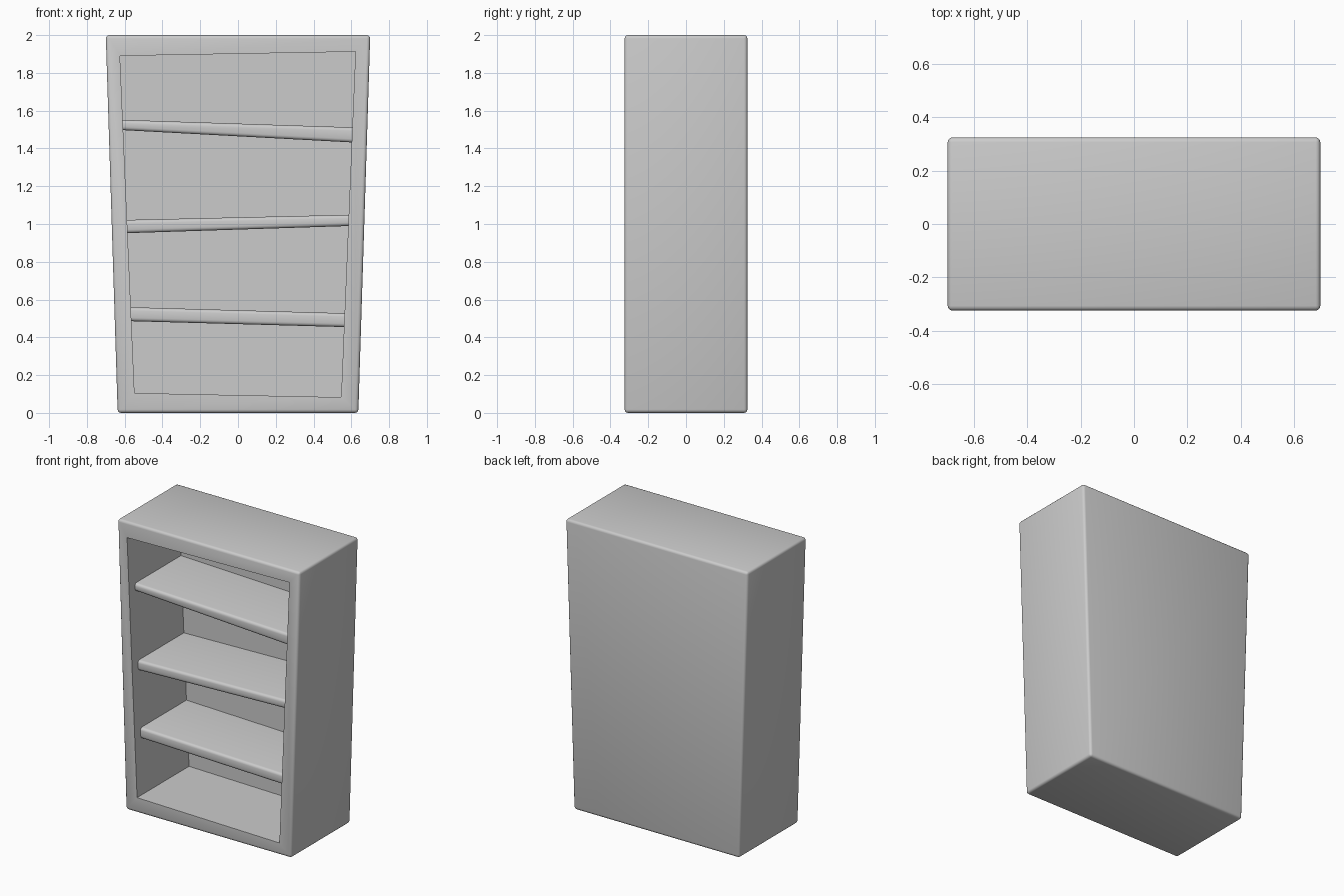
import bpy, bmesh, math

if "Cube" in bpy.data.objects:
    bpy.data.objects.remove(bpy.data.objects["Cube"])

DEPTH = 0.325
BACK = 0.245          # inner face of the back panel
SHELF_FRONT = -0.26

# corners as (x, z): bottom left, bottom right, top right, top left
OUTER = [(-0.637, 0), (0.637, 0), (0.70, 2), (-0.70, 2)]
OPENING = [(-0.548, 0.105), (0.546, 0.083), (0.622, 1.912), (-0.625, 1.89)]


def prism(bm, pts, y0, y1):
    front = [bm.verts.new((x, y0, z)) for x, z in pts]
    back = [bm.verts.new((x, y1, z)) for x, z in pts]
    bm.faces.new(front)
    bm.faces.new(back[::-1])
    for i in range(4):
        j = (i + 1) % 4
        bm.faces.new((front[j], front[i], back[i], back[j]))
    bmesh.ops.recalc_face_normals(bm, faces=bm.faces[:])


def finish(bm, name):
    mesh = bpy.data.meshes.new(name)
    bm.to_mesh(mesh)
    bm.free()
    obj = bpy.data.objects.new(name, mesh)
    bpy.context.collection.objects.link(obj)
    bpy.ops.object.select_all(action='DESELECT')
    obj.select_set(True)
    bpy.context.view_layer.objects.active = obj
    bpy.ops.object.shade_smooth_by_angle(angle=math.radians(40))
    return obj


def wall_x(side, z):
    """x of the left (-1) or right (1) inner wall at height z"""
    lo, hi = (OPENING[0], OPENING[3]) if side < 0 else (OPENING[1], OPENING[2])
    return lo[0] + (hi[0] - lo[0]) * (z - lo[1]) / (hi[1] - lo[1])


# cabinet: rounded outer box with a crooked recess pushed into the front
bm = bmesh.new()
prism(bm, OUTER, -DEPTH, DEPTH)
bmesh.ops.bevel(bm, geom=bm.edges[:], offset=0.018, offset_type='OFFSET',
                segments=3, profile=0.5, affect='EDGES')
bm.normal_update()
face = max((f for f in bm.faces if f.normal.y < -0.99), key=lambda f: f.calc_area())
for y in (-DEPTH, BACK):
    bmesh.ops.inset_individual(bm, faces=[face], thickness=0.01)
    for v in face.verts:
        right, top = v.co.x > 0, v.co.z > 1
        x, z = OPENING[(2 if right else 3) if top else (1 if right else 0)]
        v.co = (x, y, z)
bm.normal_update()
finish(bm, "cabinet")

# tilted shelves: bottom and top heights at the left, then at the right wall
SHELVES = {
    "lower_shelf": (0.486, 0.560, 0.454, 0.527),
    "middle_shelf": (0.951, 1.021, 0.990, 1.049),
    "upper_shelf": (1.498, 1.552, 1.431, 1.511),
}
for name, (lb, lt, rb, rt) in SHELVES.items():
    e = 0.02          # ends are let into the walls
    pts = [(wall_x(-1, lb) - e, lb), (wall_x(1, rb) + e, rb),
           (wall_x(1, rt) + e, rt), (wall_x(-1, lt) - e, lt)]
    bm = bmesh.new()
    prism(bm, pts, SHELF_FRONT, BACK + 0.02)
    nose = [ed for ed in bm.edges
            if all(v.co.y < 0 for v in ed.verts)
            and abs(ed.verts[0].co.x - ed.verts[1].co.x) > 0.5]
    bmesh.ops.bevel(bm, geom=nose, offset=0.018, offset_type='OFFSET',
                    segments=3, profile=0.5, affect='EDGES')
    finish(bm, name)
